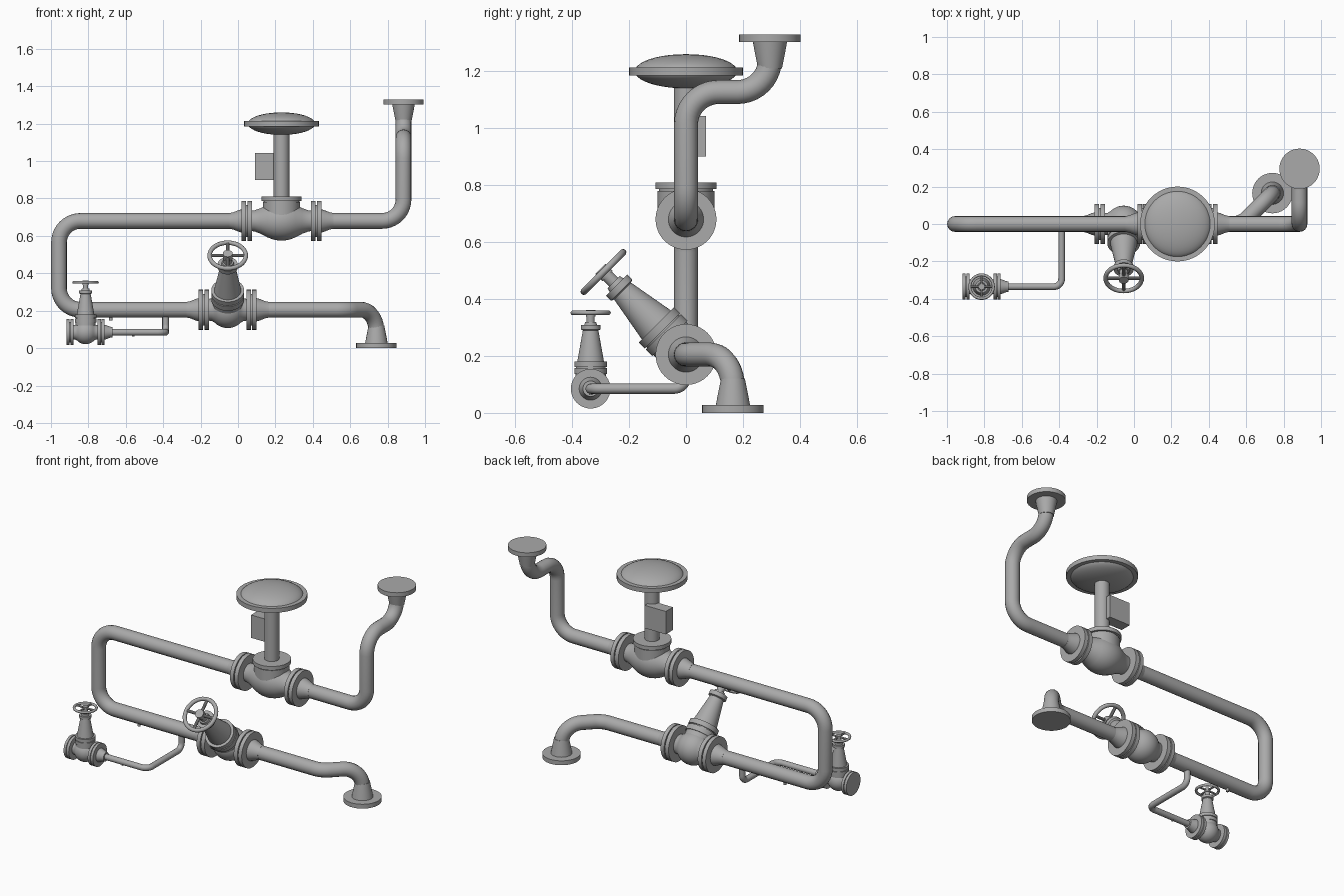
import bpy, bmesh, math
from mathutils import Vector, Matrix

cube = bpy.data.objects.get("Cube")
if cube:
    bpy.data.objects.remove(cube, do_unlink=True)

steel = bpy.data.materials.new("grey_steel")
steel.use_nodes = True
GREY = (0.4, 0.4, 0.4, 1)
steel.diffuse_color = GREY
steel.node_tree.nodes["Principled BSDF"].inputs["Base Color"].default_value = GREY

X, Y, Z = Vector((1, 0, 0)), Vector((0, 1, 0)), Vector((0, 0, 1))


def finish(obj, angle=35):
    obj.data.materials.clear()
    obj.data.materials.append(steel)
    bpy.ops.object.select_all(action='DESELECT')
    obj.select_set(True)
    bpy.context.view_layer.objects.active = obj
    bpy.ops.object.shade_smooth_by_angle(angle=math.radians(angle))
    return obj


def mesh_object(name, bm):
    bmesh.ops.recalc_face_normals(bm, faces=bm.faces)
    mesh = bpy.data.meshes.new(name)
    bm.to_mesh(mesh)
    bm.free()
    obj = bpy.data.objects.new(name, mesh)
    bpy.context.collection.objects.link(obj)
    return finish(obj)


def lathe(name, origin, axis, profile, scale=1, sides=40):
    """Solid of revolution from (distance along axis, radius) pairs."""
    bm = bmesh.new()
    turn = Vector(axis).to_track_quat('Z', 'Y')
    rings = []
    for t, r in profile:
        ring = []
        for i in range(sides):
            a = math.tau * i / sides
            p = Vector((r * math.cos(a), r * math.sin(a), t)) * scale
            ring.append(bm.verts.new(Vector(origin) + turn @ p))
        rings.append(ring)
    for low, high in zip(rings, rings[1:]):
        for i in range(sides):
            j = (i + 1) % sides
            bm.faces.new((low[i], low[j], high[j], high[i]))
    bm.faces.new(rings[0])
    bm.faces.new(rings[-1])
    return mesh_object(name, bm)


def pipe(name, corners, radius, bend, steps=10):
    """Round tube along a path whose corners are rounded by true arcs."""
    pts = [Vector(c) for c in corners]
    path = [pts[0]]
    for a, b, c in zip(pts, pts[1:], pts[2:]):
        u, v = (a - b).normalized(), (c - b).normalized()
        half = u.angle(v) / 2
        cut = bend / math.tan(half)
        centre = b + (u + v).normalized() * bend / math.sin(half)
        start, end = b + u * cut - centre, b + v * cut - centre
        spin_axis, sweep = start.cross(end).normalized(), start.angle(end)
        path += [centre + Matrix.Rotation(sweep * i / steps, 3, spin_axis) @ start
                 for i in range(steps + 1)]
    path.append(pts[-1])
    curve = bpy.data.curves.new(name, 'CURVE')
    curve.dimensions = '3D'
    curve.bevel_depth = radius
    curve.bevel_resolution = 6
    curve.use_fill_caps = True
    spline = curve.splines.new('POLY')
    spline.points.add(len(path) - 1)
    for point, p in zip(spline.points, path):
        point.co = (*p, 1)
    obj = bpy.data.objects.new(name, curve)
    bpy.context.collection.objects.link(obj)
    bpy.ops.object.select_all(action='DESELECT')
    obj.select_set(True)
    bpy.context.view_layer.objects.active = obj
    bpy.ops.object.convert(target='MESH')
    return finish(bpy.context.view_layer.objects.active, 40)


def flange_pair(name, centre, axis, inner, scale, neck=True):
    """Two bolted discs with a welding neck on the outer side."""
    lathe(name + "_inner_flange", centre, axis,
          [(inner, .107), (inner + .025, .107)], scale)
    lathe(name + "_gasket", centre, axis,
          [(inner + .02, .085), (inner + .035, .085)], scale)
    outer = [(inner + .031, .107), (inner + .055, .107)]
    if neck:
        outer += [(inner + .055, .062), (inner + .07, .058),
                  (inner + .1, .046), (inner + .12, .042)]
    lathe(name + "_outer_flange", centre, axis, outer, scale)


def handwheel(name, centre, axis, scale):
    turn = Vector(axis).to_track_quat('Z', 'Y')
    bpy.ops.mesh.primitive_torus_add(
        location=centre, rotation=turn.to_euler(), major_radius=.097 * scale,
        minor_radius=.012 * scale, major_segments=40, minor_segments=10)
    rim = bpy.context.object
    rim.name = name + "_rim"
    finish(rim, 60)
    for i in range(4):
        a = math.tau * i / 4
        spoke = turn @ Vector((math.cos(a), math.sin(a), 0))
        lathe(f"{name}_spoke_{i + 1}", centre, spoke,
              [(0, .009), (.097, .009)], scale, 10)
    lathe(name + "_hub", centre, axis, [(-.02, .026), (.016, .026)], scale, 20)


def globe_valve(name, centre, axis, scale, blind_end=False):
    centre, axis = Vector(centre), Vector(axis).normalized()
    body = [(-.105, .058), (-.085, .06)]
    body += [(-.098 * math.cos(a), .098 * math.sin(a))
             for a in (math.pi * k / 24 for k in range(6, 19))]
    body += [(.085, .06), (.105, .058)]
    lathe(name + "_body", centre, X, body, scale)
    flange_pair(name + "_right", centre, -X, .1, scale, not blind_end)
    flange_pair(name + "_left", centre, X, .1, scale)
    lathe(name + "_bonnet", centre, axis,
          [(0, .082), (.08, .082), (.08, .088), (.112, .088), (.112, .08),
           (.118, .08), (.118, .088), (.147, .088), (.147, .072),
           (.315, .042), (.32, .053), (.345, .053), (.345, .034),
           (.36, .03), (.36, .022), (.42, .022)], scale)
    handwheel(name + "_handwheel", centre + axis * .41 * scale, axis, scale)


# Main pipe run
R = .042
LOW, HIGH, TOP = .205, .68, 1.127
base, outlet = Vector((.74, .165, 0)), Vector((.885, .295, 1.33))
pipe("main_pipe",
     [base + Z * .02, (base.x, base.y, LOW), (base.x - base.y, 0, LOW),
      (-.957, 0, LOW), (-.957, 0, HIGH), (outlet.x, 0, HIGH),
      (outlet.x, 0, TOP), (outlet.x, outlet.y, TOP), outlet - Z * .02],
     R, .115)

# End flanges with tapered necks
for name, spot, axis in (("base", base, Z), ("outlet", outlet, -Z)):
    lathe(name + "_flange", spot, axis,
          [(0, .108), (.027, .108), (.027, .06), (.06, .054), (.12, R)])

# Tilted globe valve in the lower run and small drain valve
globe_valve("main_valve", (-.055, 0, LOW), (0, -1, 1), 1)
drain = Vector((-.815, -.335, .085))
globe_valve("drain_valve", drain, Z, .65, blind_end=True)

# Drain line with small plugs
pipe("drain_pipe",
     [drain + X * .1, (-.387, drain.y, drain.z), (-.387, 0, drain.z),
      (-.387, 0, LOW)], .018, .042)
lathe("main_pipe_plug", (-.68, 0, LOW), -Z, [(0, .009), (.058, .009)], 1, 12)
lathe("drain_pipe_plug", (-.56, drain.y, drain.z), -Z,
      [(0, .006), (.023, .006)], 1, 12)

# Control valve body
control = Vector((.2325, 0, HIGH))
lathe("control_body", control, X,
      [(-.165, .054), (-.145, .056), (-.11, .069), (-.075, .088),
       (-.045, .099), (-.02, .104), (0, .105), (.02, .104), (.045, .099),
       (.075, .088), (.11, .069), (.145, .056), (.165, .054)])
flange_pair("control_right", control, -X, .158, 1)
flange_pair("control_left", control, X, .158, 1)
lathe("control_bonnet", control, Z,
      [(0, .1), (.1, .1), (.1, .095), (.106, .095), (.106, .108),
       (.13, .108), (.13, R), (.48, R)])

# Diaphragm actuator: two shallow domes around a rim
hub = Vector((control.x, 0, 1.2))
arc = [math.pi / 2 * k / 10 for k in range(11)]
lower = [(-.06 * math.cos(a), .002 + .178 * math.sin(a)) for a in arc]
upper = [(-t, r) for t, r in reversed(lower)]
lathe("actuator_dome", hub, Z, lower + upper, 1, 48)
lathe("actuator_rim", hub, Z, [(-.014, .2), (.014, .2)], 1, 48)

# Positioner box on the stem
bm = bmesh.new()
bmesh.ops.create_cube(bm, size=1)
bmesh.ops.scale(bm, vec=(.145, .07, .142), verts=bm.verts)
bmesh.ops.translate(bm, vec=(.1625, .035, .971), verts=bm.verts)
mesh_object("positioner_box", bm)
